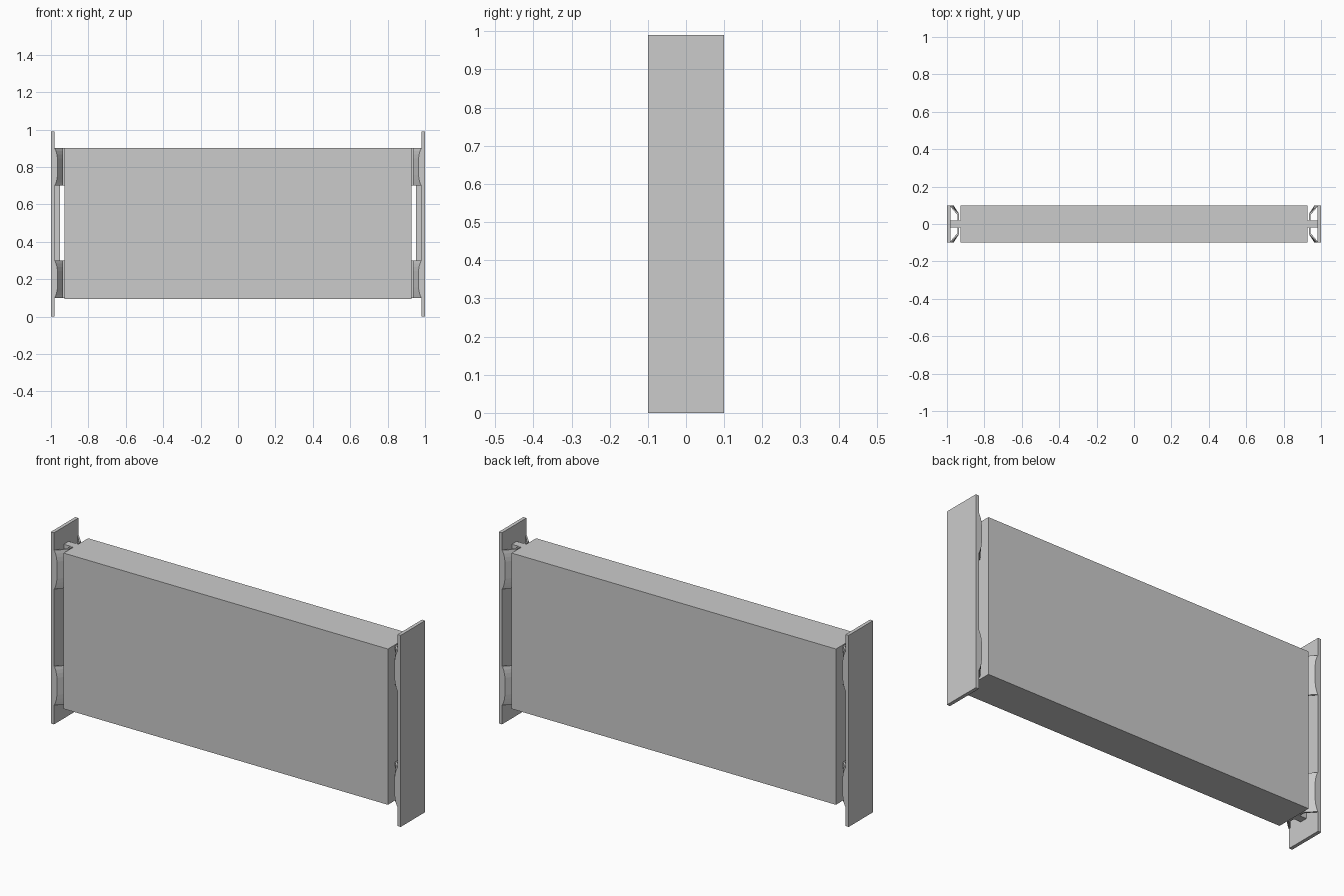
import bpy, bmesh

if "Cube" in bpy.data.objects:
    bpy.data.objects.remove(bpy.data.objects["Cube"])


def make(name, bm):
    bmesh.ops.recalc_face_normals(bm, faces=bm.faces)
    me = bpy.data.meshes.new(name)
    bm.to_mesh(me)
    bm.free()
    ob = bpy.data.objects.new(name, me)
    bpy.context.collection.objects.link(ob)
    return ob


def box(name, x0, x1, y, z0, z1):
    bm = bmesh.new()
    bmesh.ops.create_cube(bm, size=1)
    for v in bm.verts:
        v.co = (x1 if v.co.x > 0 else x0, y if v.co.y > 0 else -y,
                z1 if v.co.z > 0 else z0)
    return make(name, bm)


def section(side, c):
    # hollow hat-shaped cross-section; c is where the sloped wall starts
    half = [(0.982, 0.1), (c, 0.1), (0.935, 0.053)]
    inner = [(0.943, 0.048), (min(c + 0.008, 0.981), 0.092), (0.982, 0.092)]
    pts = [(x, -y) for x, y in half] + half[::-1]
    pts += inner[::-1] + [(x, -y) for x, y in inner]
    return [(side * x, y) for x, y in pts]


def bracket(name, side, z0, z1):
    # loft along z, bulging in the middle
    ease = [(0, 0.98), (0.08, 0.973), (0.17, 0.968), (0.28, 0.965)]
    stations = ease + [(1 - t, c) for t, c in reversed(ease)]
    bm = bmesh.new()
    rings = [[bm.verts.new((x, y, z0 + t * (z1 - z0))) for x, y in section(side, c)]
             for t, c in stations]
    n = len(rings[0])
    for a, b in zip(rings, rings[1:]):
        for i in range(n):
            j = (i + 1) % n
            bm.faces.new((a[i], a[j], b[j], b[i]))
    bm.faces.new(rings[0])
    bm.faces.new(rings[-1])
    return make(name, bm)


# Main slab
box("panel", -0.927, 0.927, 0.1, 0.095, 0.9)

for side, label in ((-1, "left"), (1, "right")):
    # Outer plate and the rail behind the brackets
    box(label + "_end_plate", *sorted((side * 0.982, side * 1.0)), 0.1, 0, 0.99)
    box(label + "_rail", *sorted((side * 0.952, side * 0.982)), 0.02, 0.3, 0.7)
    # Upper and lower brackets with their central webs
    for z0, z1, level in ((0.1, 0.3, "lower"), (0.7, 0.9, "upper")):
        bracket(f"{label}_{level}_bracket", side, z0, z1)
        box(f"{label}_{level}_web", *sorted((side * 0.927, side * 0.982)), 0.02, z0, z1)
